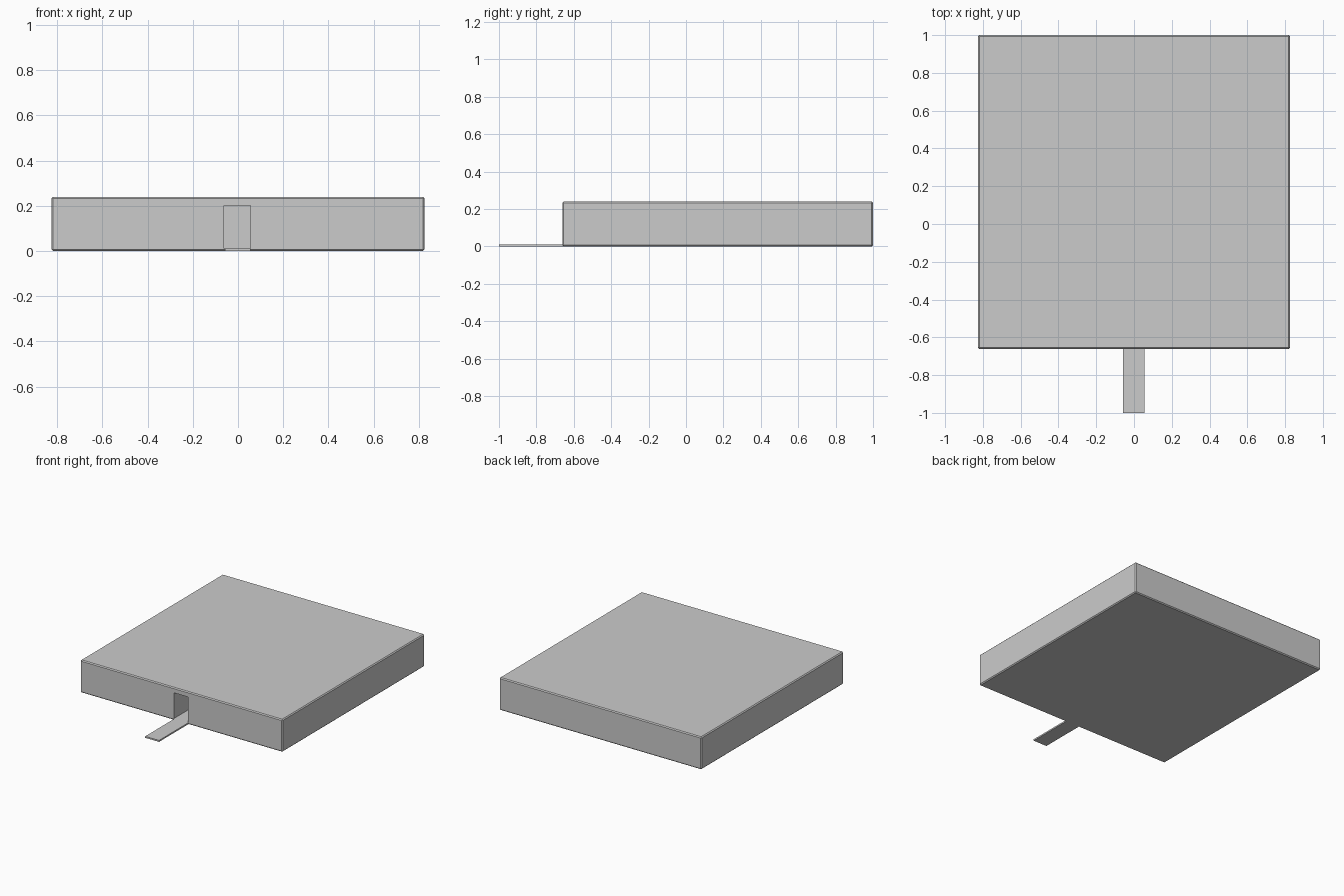
import bpy

if "Cube" in bpy.data.objects:
    bpy.data.objects.remove(bpy.data.objects["Cube"])


def box(name, lo, hi):
    size = [b - a for a, b in zip(lo, hi)]
    centre = [(a + b) / 2 for a, b in zip(lo, hi)]
    bpy.ops.mesh.primitive_cube_add(size=1, location=centre)
    obj = bpy.context.object
    obj.name = name
    obj.scale = size
    bpy.ops.object.transform_apply(location=False, rotation=False, scale=True)
    return obj


# Passage volume removed from the front of the slab
passage = box("passage_cutter", (-0.062, -0.8, 0.011), (0.056, -0.16, 0.202))
passage.hide_render = True
passage.hide_viewport = True

# Main slab with fine chamfered edges and the doorway passage
body = box("slab_body", (-0.826, -0.661, 0.0), (0.826, 1.0, 0.24))
bevel = body.modifiers.new("chamfer", "BEVEL")
bevel.width = 0.007
bevel.segments = 1
cut = body.modifiers.new("passage", "BOOLEAN")
cut.operation = "DIFFERENCE"
cut.solver = "EXACT"
cut.object = passage

# Thin entrance strip in front of the doorway, tucked into the slab base
box("entrance_strip", (-0.058, -1.0, 0.0), (0.055, -0.65, 0.011))
